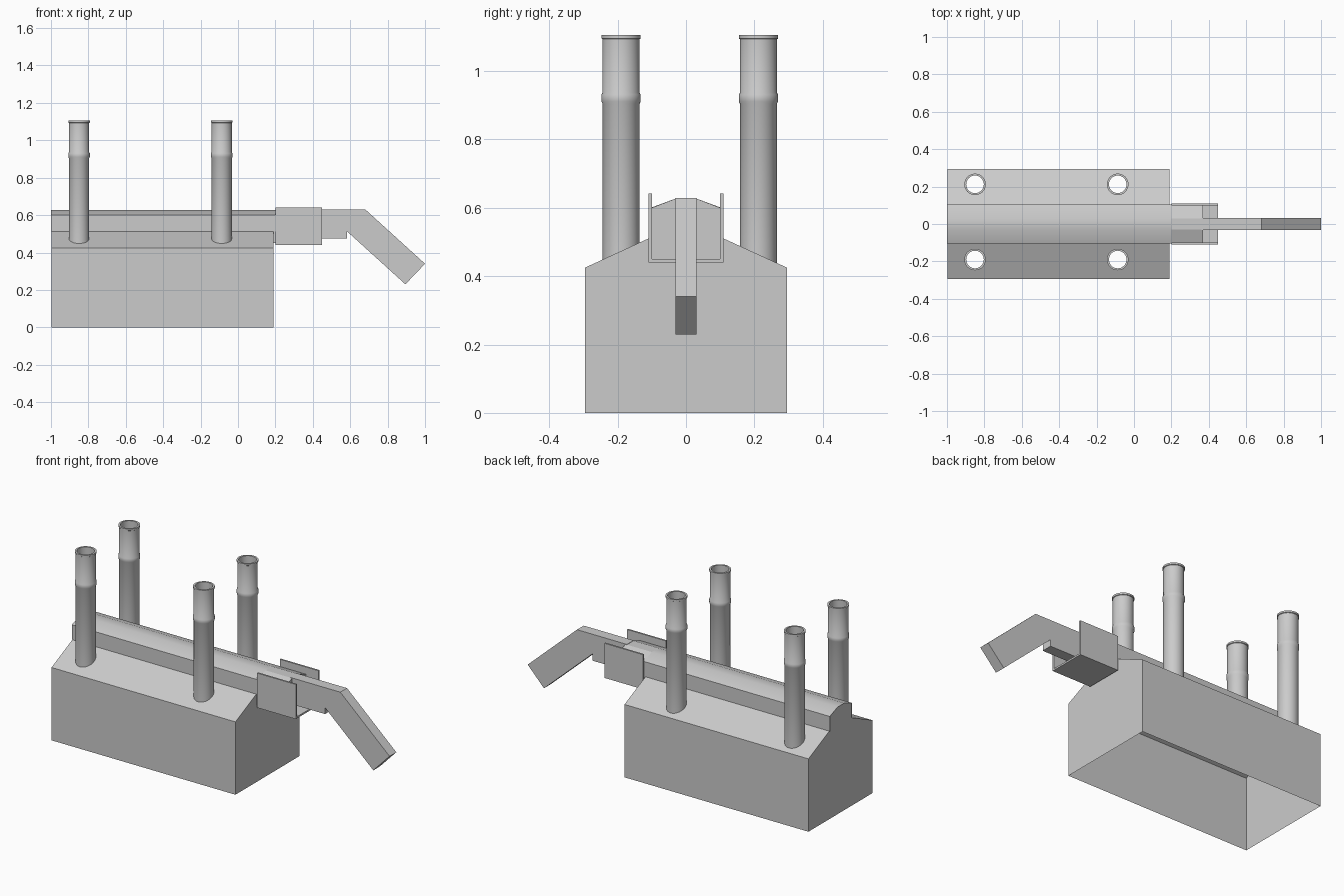
import bpy, bmesh
from math import sin, cos, pi, radians

if "Cube" in bpy.data.objects:
    bpy.data.objects.remove(bpy.data.objects["Cube"])

X0, X1 = -0.997, 0.19          # hall ends
W, EAVE, MON = 0.295, 0.425, 0.103
SEG = 32
STACKS = [(x, y) for x in (-0.85, -0.087) for y in (-0.19, 0.212)]
R_IN, R_OUT = 0.047, 0.054


def roof_z(y):
    return EAVE + (W - abs(y)) * 0.46


def finish(name, bm, smooth=None):
    me = bpy.data.meshes.new(name)
    bm.to_mesh(me)
    bm.free()
    ob = bpy.data.objects.new(name, me)
    bpy.context.collection.objects.link(ob)
    if smooth:
        bpy.ops.object.select_all(action='DESELECT')
        bpy.context.view_layer.objects.active = ob
        ob.select_set(True)
        bpy.ops.object.shade_smooth_by_angle(angle=radians(smooth))
    return ob


def face(bm, pts):
    return bm.faces.new([bm.verts.new(p) for p in pts])


def extrude_profile(name, pts, vec):
    """Closed solid: planar profile swept along vec."""
    bm = bmesh.new()
    f = face(bm, pts)
    res = bmesh.ops.extrude_face_region(bm, geom=[f], use_keep_orig=True)
    bmesh.ops.translate(bm, vec=vec, verts=[v for v in res['geom'] if isinstance(v, bmesh.types.BMVert)])
    bmesh.ops.recalc_face_normals(bm, faces=bm.faces)
    return finish(name, bm)


# Hall: thin walls, open underneath
bm = bmesh.new()
for s in (-1, 1):
    face(bm, [(X0, s * W, 0), (X1, s * W, 0), (X1, s * W, EAVE), (X0, s * W, EAVE)][::-s])
half = [(W, 0), (W, EAVE), (MON, roof_z(MON)), (MON, 0.6), (0.03, 0.627)]
outline = half + [(-y, z) for y, z in reversed(half)]
face(bm, [(X1, y, z) for y, z in outline])
face(bm, [(X0, y, z) for y, z in reversed(outline)])
finish("hall_walls", bm)

# Sloped roofs with round openings under the chimneys
for side, name in ((-1, "roof_front"), (1, "roof_back")):
    bm = bmesh.new()
    loops = [[(X0, side * W), (X1, side * W), (X1, side * MON), (X0, side * MON)]]
    for cx, cy in STACKS:
        if cy * side > 0:
            loops.append([(cx + R_IN * cos(2 * pi * i / SEG), cy + R_IN * sin(2 * pi * i / SEG))
                          for i in range(SEG)])
    edges = []
    for loop in loops:
        vs = [bm.verts.new((x, y, 0)) for x, y in loop]
        edges += [bm.edges.new((vs[i - 1], vs[i])) for i in range(len(vs))]
    bmesh.ops.triangle_fill(bm, use_beauty=True, edges=edges, normal=(0, 0, 1))
    for v in bm.verts:
        v.co.z = roof_z(v.co.y)
    bm.normal_update()
    for f in bm.faces:
        if f.normal.z < 0:
            f.normal_flip()
    finish(name, bm)

# Raised ridge: side walls and curved cap
bm = bmesh.new()
ridge = [(MON, roof_z(MON)), (MON, 0.6), (0.03, 0.627)]
ridge += [(-y, z) for y, z in reversed(ridge)]
rows = [[bm.verts.new((x, y, z)) for y, z in ridge] for x in (-1, 0.2)]
for i in range(len(ridge) - 1):
    bm.faces.new((rows[0][i], rows[1][i], rows[1][i + 1], rows[0][i + 1]))
bmesh.ops.recalc_face_normals(bm, faces=bm.faces)
if sum(f.normal.z for f in bm.faces) < 0:
    bmesh.ops.reverse_faces(bm, faces=bm.faces)
finish("ridge_cap", bm, 40)

# Chimneys: hollow lathed pipes with band and lip, cut to the roof slope
pipe = [(R_IN, None), (R_IN, 1.105), (0.0575, 1.105), (0.0575, 1.095), (R_OUT, 1.093),
        (R_OUT, 0.937), (0.0575, 0.931), (0.0575, 0.911), (R_OUT, 0.904), (R_OUT, None)]
for n, (cx, cy) in enumerate(STACKS):
    bm = bmesh.new()
    rings = []
    for r, z in pipe:
        ring = []
        for i in range(SEG):
            a = 2 * pi * i / SEG
            y = cy + r * sin(a)
            ring.append(bm.verts.new((cx + r * cos(a), y, roof_z(y) if z is None else z)))
        rings.append(ring)
    for a, b in zip(rings, rings[1:] + rings[:1]):
        for i in range(SEG):
            bm.faces.new((a[i - 1], a[i], b[i], b[i - 1]))
    bmesh.ops.recalc_face_normals(bm, faces=bm.faces)
    finish(f"chimney_{n + 1}", bm, 40)

# Conveyor neck leaving the ridge
neck = [(0.1, 0.45), (0.1, 0.6), (0.03, 0.627), (-0.03, 0.627), (-0.1, 0.6), (-0.1, 0.45)]
extrude_profile("conveyor_neck", [(X1, y, z) for y, z in neck], (0.18, 0, 0))

# U-shaped bracket around the neck
u = [(-0.11, 0.642), (-0.11, 0.44), (0.11, 0.44), (0.11, 0.642),
     (0.1, 0.642), (0.1, 0.45), (-0.1, 0.45), (-0.1, 0.642)]
extrude_profile("neck_bracket", [(0.2, y, z) for y, z in u], (0.25, 0, 0))

# Downward chute arm
arm = [(0.36, 0.629), (0.682, 0.629), (1.0, 0.34), (0.895, 0.23),
       (0.583, 0.513), (0.583, 0.475), (0.36, 0.475)]
extrude_profile("chute_arm", [(x, -0.031, z) for x, z in arm], (0, 0.062, 0))
